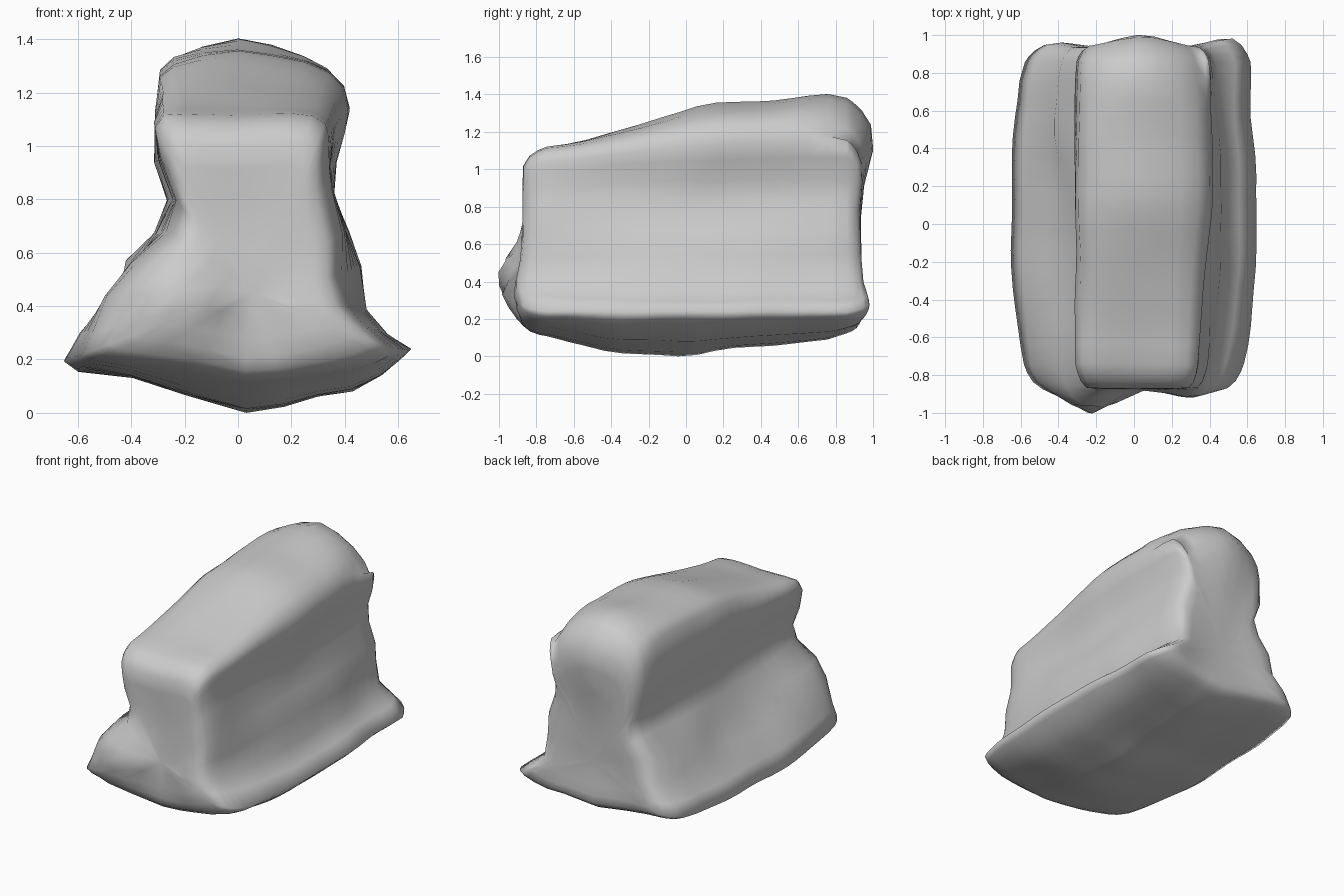
import bpy
import bmesh
import math
from mathutils import Vector, noise

default_cube = bpy.data.objects.get("Cube")
if default_cube:
    bpy.data.objects.remove(default_cube, do_unlink=True)


def make_material(name, colour):
    material = bpy.data.materials.new(name)
    material.use_nodes = True
    material.diffuse_color = colour
    material.node_tree.nodes["Principled BSDF"].inputs["Base Color"].default_value = colour
    return material


def curve(value, points):
    """Piecewise linear lookup through (position, result) pairs."""
    if value <= points[0][0]:
        return points[0][1]
    for (a, fa), (b, fb) in zip(points, points[1:]):
        if value <= b:
            return fa + (fb - fa) * (value - a) / (b - a)
    return points[-1][1]


def bump(x, z, cx, cz, radius, height):
    return height * math.exp(-((x - cx) ** 2 + (z - cz) ** 2) / radius ** 2)


# Cross-sections (x, z), running from the keel up the left side and back down
underside_left = [(.03, 0), (.17, .02), (.3, .06)]
underside_right = [(-.4, .13), (-.2, .07)]
rear_section = underside_left + [
    (.43, .08), (.54, .14), (.61, .2), (.65, .24), (.56, .3), (.48, .39),
    (.46, .55), (.41, .68), (.36, .82), (.37, .95), (.41, 1.07), (.43, 1.16),
    (.405, 1.25), (.35, 1.31), (.26, 1.355), (.13, 1.385), (0, 1.405),
    (-.14, 1.385), (-.25, 1.35), (-.295, 1.3), (-.31, 1.15), (-.32, .94),
    (-.27, .8), (-.31, .68), (-.43, .57), (-.52, .42), (-.59, .3),
    (-.65, .2), (-.6, .16)] + underside_right
front_section = underside_left + [
    (.41, .1), (.5, .15), (.55, .2), (.57, .24), (.47, .33), (.41, .4),
    (.38, .52), (.39, .68), (.35, .84), (.34, .92), (.34, 1), (.34, 1.05),
    (.33, 1.09), (.28, 1.12), (.2, 1.125), (.1, 1.12), (0, 1.115),
    (-.1, 1.12), (-.2, 1.125), (-.28, 1.12), (-.315, 1.07), (-.29, .95),
    (-.23, .8), (-.24, .68), (-.38, .56), (-.49, .45), (-.54, .3),
    (-.57, .22), (-.53, .18)] + underside_right

# How the block changes from front to rear
crest_blend = [(-.73, 0), (-.5, .17), (-.3, .38), (-.1, .6), (.1, .82), (.5, .88),
               (.75, 1.02), (.88, .93)]
base_blend = [(-.8, 0), (-.6, .5), (-.4, .8), (-.2, 1)]
keel_lift = [(-.9, .18), (-.72, .1), (-.4, .02), (0, 0), (.2, .04), (.5, .06), (.75, .09), (.9, .14)]
right_foot = [(.4, 1), (.6, .97), (.8, .93), (.9, .86)]
left_foot = [(.3, 1), (.6, .95), (.9, .95)]
left_wall = [(.35, 1), (.85, .93)]
left_notch = [(.35, 1), (.85, .89)]
right_wall = [(.4, 1), (.85, .94)]
right_shelf = [(-.6, 0), (-.15, .06), (.2, .06), (.5, 0)]
right_groove = [(-.6, 0), (-.2, .05), (.2, .07), (.85, .05)]
shoulder_drop = [(.6, 0), (.86, .7)]


def section_at(y):
    ring = []
    for (fx, fz), (rx, rz) in zip(front_section, rear_section):
        blend = curve(y, crest_blend if rz > .75 else base_blend)
        x, z = fx + (rx - fx) * blend, fz + (rz - fz) * blend
        if z < .22:
            z += curve(y, keel_lift) * (1 - z / .22)
        if z > 1.2:
            z -= curve(y, shoulder_drop) * x * x
        if x > 0:
            if z < .35:
                x *= curve(y, left_foot)
            elif z < .6:
                x *= curve(y, left_notch)
            elif z > .9:
                x *= curve(y, left_wall)
        else:
            x *= curve(y, right_wall if z > .62 else right_foot)
            # Hollows along the right shelf and below it
            if .5 < z < .62:
                x += curve(y, right_shelf)
            elif .36 < z < .5:
                x += curve(y, right_groove)
        ring.append(Vector((x, y, z)))
    return ring


def front_depth(x, z):
    return (-.875 - bump(x, z, -.22, .44, .16, .115) - bump(x, z, .28, .34, .15, .045)
            - bump(x, z, -.24, .27, .15, .05) + bump(x, z, .02, .72, .15, .015))


def rear_depth(x, z):
    return (.935 + bump(x, z, .03, 1.16, .22, .065) + bump(x, z, .55, .3, .2, .055)
            + bump(x, z, -.4, .3, .15, .025) - bump(x, z, .05, .45, .2, .015))


def cap_rings(ring, depth):
    """Shrinking rings that close one end with an uneven, rounded face."""
    rings = []
    for scale, push in ((.97, .35), (.92, .7), (.84, .95), (.7, 1), (.5, 1), (.25, 1)):
        new_ring = []
        for p in ring:
            x, z = .05 + (p.x - .05) * scale, .45 + (p.z - .45) * scale
            new_ring.append(Vector((x, p.y + (depth(x, z) - p.y) * push, z)))
        rings.append(new_ring)
    return rings


# Assemble the rings from the front face to the rear face
first, last, count = -.74, .86, 17
body = [section_at(first + (last - first) * i / (count - 1)) for i in range(count)]
front = cap_rings(body[0], front_depth)
rear = cap_rings(body[-1], rear_depth)
rings = front[::-1] + body + rear

bm = bmesh.new()
ring_verts = [[bm.verts.new(p) for p in ring] for ring in rings]
sides = len(rear_section)
for a, b in zip(ring_verts, ring_verts[1:]):
    for j in range(sides):
        k = (j + 1) % sides
        bm.faces.new((a[j], a[k], b[k], b[j]))
for ring, depth in ((ring_verts[0], front_depth), (ring_verts[-1], rear_depth)):
    centre = bm.verts.new((.05, depth(.05, .45), .45))
    for j in range(sides):
        bm.faces.new((ring[j], ring[(j + 1) % sides], centre))

# Soft weathering
for v in bm.verts:
    v.co += noise.noise_vector(v.co * 3.5) * .01
bmesh.ops.recalc_face_normals(bm, faces=bm.faces)

# Rest on the ground
lowest = min(v.co.z for v in bm.verts)
bmesh.ops.translate(bm, verts=bm.verts, vec=(0, 0, -lowest))

mesh = bpy.data.meshes.new("rock")
bm.to_mesh(mesh)
bm.free()
mesh.materials.append(make_material("stone grey", (.6, .6, .6, 1)))
rock = bpy.data.objects.new("rock", mesh)
bpy.context.collection.objects.link(rock)
mesh.shade_smooth()
